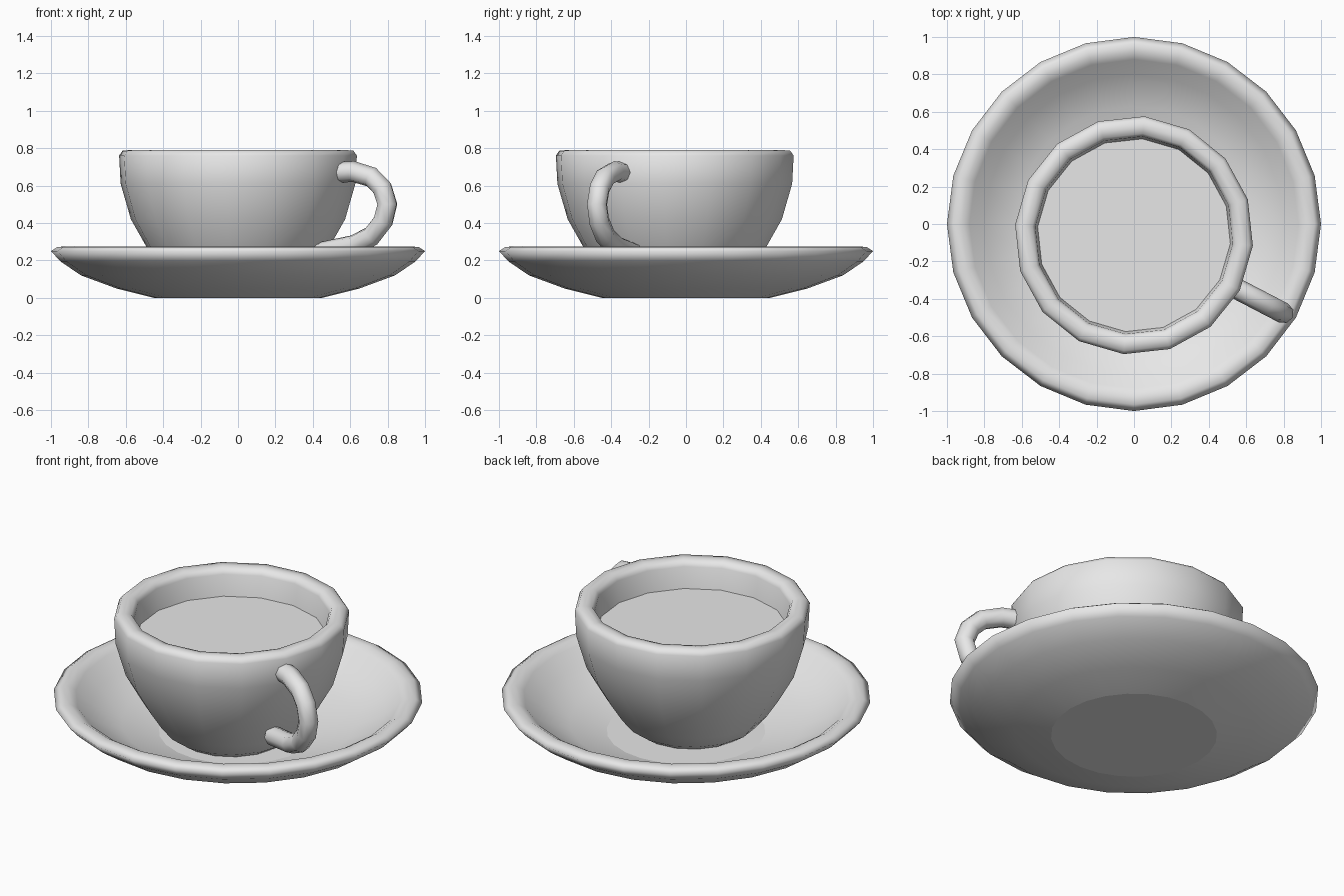
import bpy, bmesh, math
from mathutils import Vector

cube = bpy.data.objects.get("Cube")
if cube:
    bpy.data.objects.remove(cube)

GREY = (0.8, 0.8, 0.8, 1)
clay = bpy.data.materials.new("plain_grey")
clay.use_nodes = True
clay.diffuse_color = GREY
clay.node_tree.nodes["Principled BSDF"].inputs["Base Color"].default_value = GREY

TURN = math.radians(-27.5)       # direction the handle points
CUP_CENTRE = Vector((0, -0.06, 0))


def level(face):
    return abs(face.normal.z) > 0.999


def lathe(name, profile, sides, location=(0, 0, 0), turn=0):
    """Revolve a (radius, height) profile around z."""
    bm = bmesh.new()
    verts = [bm.verts.new((r, 0, z)) for r, z in profile]
    edges = [bm.edges.new(pair) for pair in zip(verts, verts[1:])]
    bmesh.ops.spin(bm, geom=verts + edges, cent=(0, 0, 0), axis=(0, 0, 1),
                   angle=math.tau, steps=sides)
    bmesh.ops.remove_doubles(bm, verts=bm.verts, dist=0.0005)
    bmesh.ops.recalc_face_normals(bm, faces=bm.faces)
    bm.normal_update()
    for face in bm.faces:
        face.smooth = True
    # Flat discs keep a crisp border
    for edge in bm.edges:
        if len(edge.link_faces) == 2:
            a, b = edge.link_faces
            edge.smooth = level(a) == level(b)
    mesh = bpy.data.meshes.new(name)
    bm.to_mesh(mesh)
    bm.free()
    mesh.materials.append(clay)
    obj = bpy.data.objects.new(name, mesh)
    obj.location = location
    obj.rotation_euler.z = turn
    bpy.context.collection.objects.link(obj)
    return obj


# Saucer: flat foot, curved dish and rounded lip
lathe("saucer", [
    (0, 0), (0.45, 0), (0.65, 0.05), (0.84, 0.12), (0.95, 0.195),
    (1.0, 0.25), (0.965, 0.272), (0.92, 0.274), (0.88, 0.25),
    (0.8, 0.175), (0.63, 0.095), (0.43, 0.045), (0, 0.045)], 24)

# Cup: outer wall, rounded rim and inner wall
lathe("cup", [
    (0, 0.05), (0.3, 0.05), (0.36, 0.09), (0.425, 0.17), (0.49, 0.27),
    (0.575, 0.42), (0.63, 0.61), (0.638, 0.76), (0.62, 0.786),
    (0.58, 0.79), (0.545, 0.782), (0.53, 0.755), (0.515, 0.61),
    (0.46, 0.42), (0.36, 0.24), (0.22, 0.12), (0, 0.11)],
    16, CUP_CENTRE, TURN)

# Drink surface
lathe("drink", [(0, 0.63), (0.517, 0.63)], 16, CUP_CENTRE, TURN)

# Handle: round tube along a C-shaped path
path = [(0.6, 0.67), (0.695, 0.675), (0.805, 0.645), (0.87, 0.585),
        (0.9, 0.5), (0.875, 0.41), (0.805, 0.33), (0.7, 0.28), (0.49, 0.24)]
curve = bpy.data.curves.new("handle", 'CURVE')
curve.dimensions = '3D'
curve.bevel_depth = 0.056
curve.bevel_resolution = 2
curve.use_fill_caps = True
spline = curve.splines.new('POLY')
spline.points.add(len(path) - 1)
for point, (u, z) in zip(spline.points, path):
    point.co = (u, 0, z, 1)
curve.materials.append(clay)
handle = bpy.data.objects.new("handle", curve)
handle.location = CUP_CENTRE
handle.rotation_euler.z = TURN
bpy.context.collection.objects.link(handle)
bpy.ops.object.select_all(action='DESELECT')
handle.select_set(True)
bpy.context.view_layer.objects.active = handle
bpy.ops.object.convert(target='MESH')
bpy.ops.object.shade_smooth_by_angle(angle=math.radians(60))
